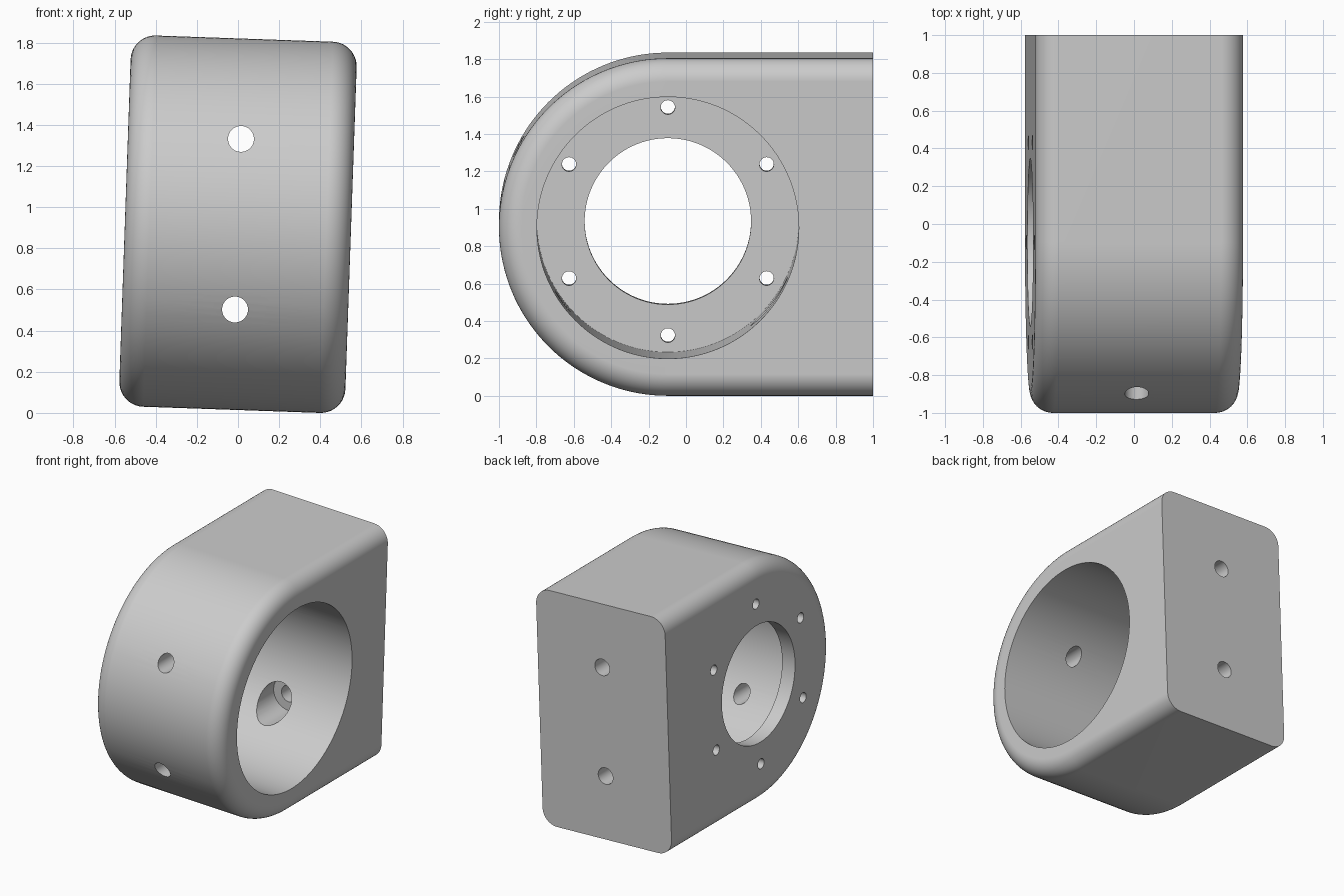
import bpy, bmesh, math
from mathutils import Matrix

old = bpy.data.objects.get("Cube")
if old:
    bpy.data.objects.remove(old, do_unlink=True)

HALF_W, R, CY, BACK = 0.55, 0.903, -0.097, 1.0   # half width, nose radius, nose centre, back plane
FILLET, FLOOR, BORE, TILT = 0.12, 0.11, 0.70, math.radians(2)
ARC = 72                                         # segments in the half-round nose

grey = bpy.data.materials.new("light_grey")
grey.use_nodes = True
colour = (0.6, 0.6, 0.6, 1)
grey.diffuse_color = colour
grey.node_tree.nodes["Principled BSDF"].inputs["Base Color"].default_value = colour


def make_object(name, bm):
    bmesh.ops.recalc_face_normals(bm, faces=bm.faces)
    mesh = bpy.data.meshes.new(name)
    bm.to_mesh(mesh)
    bm.free()
    mesh.materials.append(grey)
    obj = bpy.data.objects.new(name, mesh)
    bpy.context.collection.objects.link(obj)
    return obj


def arc(bm, x, r, count):
    """Points round the nose centre, starting at the top and going forward."""
    angles = [math.pi / 2 + math.pi * i / ARC for i in range(count)]
    return [bm.verts.new((x, CY + r * math.cos(a), r * math.sin(a))) for a in angles]


def section(bm, x, inset):
    """D-shaped outline with a round nose and a flat back."""
    r = R - inset
    top = bm.verts.new((x, BACK, r))
    return [top] + arc(bm, x, r, ARC + 1) + [bm.verts.new((x, BACK, -r))]


def bridge(bm, a, b):
    for i in range(len(a) - 1):
        bm.faces.new((a[i], a[i + 1], b[i + 1], b[i]))


def drill(body, axis, a, b, centre, radius, segments=48):
    """Cut a round hole from a to b along the x or y axis."""
    bm = bmesh.new()
    bmesh.ops.create_cone(bm, cap_ends=True, segments=segments,
                          radius1=radius, radius2=radius, depth=b - a)
    mid = (a + b) / 2
    if axis == "x":
        turn = Matrix.Rotation(math.pi / 2, 4, "Y")
        place = Matrix.Translation((mid, centre[0], centre[1]))
    else:
        turn = Matrix.Rotation(math.pi / 2, 4, "X")
        place = Matrix.Translation((centre[0], mid, centre[1]))
    bm.transform(place @ turn)
    cutter = make_object("cutter", bm)
    cutter.hide_render = True
    mod = body.modifiers.new("hole", "BOOLEAN")
    mod.object, mod.operation, mod.solver = cutter, "DIFFERENCE", "EXACT"
    bpy.context.view_layer.update()
    bpy.ops.object.modifier_apply(modifier=mod.name)
    bpy.data.objects.remove(cutter, do_unlink=True)


# Body: sections lofted across the width with rounded side edges
steps = 10
edge = [(HALF_W - FILLET * (1 - math.cos(t)), FILLET * (1 - math.sin(t)))
        for t in (math.pi / 2 * i / steps for i in range(steps + 1))]
bm = bmesh.new()
rings = [section(bm, -x, d) for x, d in edge] + [section(bm, x, d) for x, d in reversed(edge)]
for r0, r1 in zip(rings, rings[1:]):
    bridge(bm, r0, r1)
bm.faces.new(rings[0])
# flat back follows both ends of every section
bm.faces.new([r[0] for r in rings] + [r[-1] for r in reversed(rings)])

# Main bore: open left face, round wall and floor
mouth = arc(bm, HALF_W, BORE, 2 * ARC)
floor = arc(bm, -HALF_W + FLOOR, BORE, 2 * ARC)
bridge(bm, mouth + mouth[:1], floor + floor[:1])
bm.faces.new(floor)
outer = rings[-1]
bridge(bm, outer[1:-1], mouth[:ARC + 1])
bm.faces.new([outer[-2], outer[-1], outer[0], outer[1], mouth[0]] + mouth[:ARC - 1:-1])
body = make_object("housing_body", bm)
bpy.context.view_layer.objects.active = body
body.select_set(True)

# Opening in the bore floor and ring of screw holes
drill(body, "x", -1, 0, (CY, 0), 0.445, 96)
for i in range(6):
    a = math.pi / 6 + i * math.pi / 3
    drill(body, "x", -1, 0, (CY + 0.61 * math.cos(a), 0.61 * math.sin(a)), 0.038, 32)

# Mounting holes from front to back, recessed for bolt heads inside the bore
for z in (-0.415, 0.415):
    drill(body, "y", -1.5, 1.5, (0, z), 0.063)
    drill(body, "y", 0, 0.64, (0, z), 0.13)

# Slight tilt, then stand on the ground
body.data.transform(Matrix.Rotation(TILT, 4, "Y"))
low = min(v.co.z for v in body.data.vertices)
body.data.transform(Matrix.Translation((0, 0, -low)))

bpy.ops.object.shade_smooth_by_angle(angle=math.radians(30))
weighted = body.modifiers.new("clean_shading", "WEIGHTED_NORMAL")
weighted.keep_sharp = True
